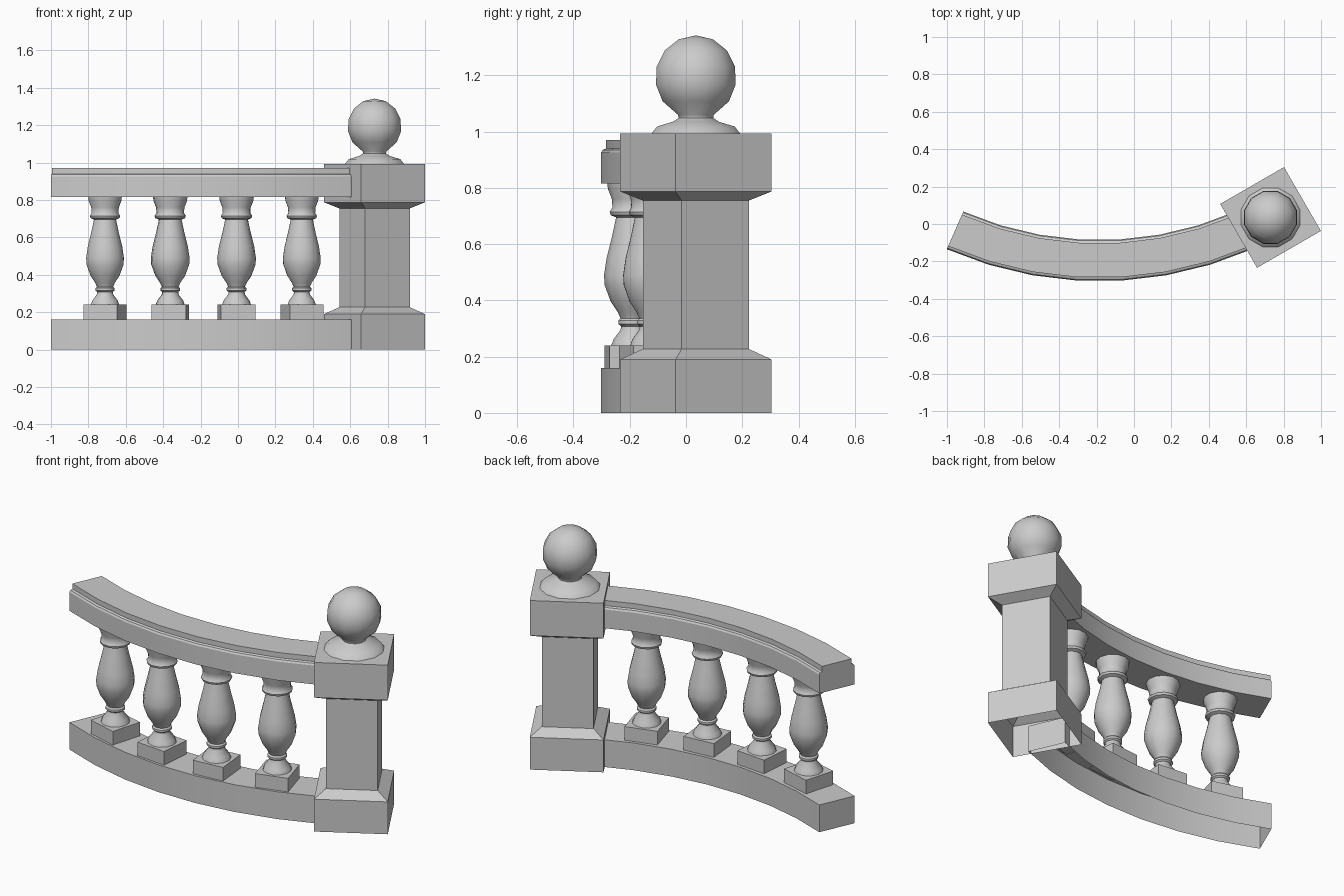
import bpy, bmesh
from math import sin, cos, pi, radians, sqrt

if "Cube" in bpy.data.objects:
    bpy.data.objects.remove(bpy.data.objects["Cube"])

# Centre of the curved plan
CX, CY = -0.185, 1.724


def finish(bm, name, smooth):
    bmesh.ops.remove_doubles(bm, verts=bm.verts, dist=1e-5)
    bmesh.ops.recalc_face_normals(bm, faces=bm.faces)
    me = bpy.data.meshes.new(name)
    bm.to_mesh(me)
    bm.free()
    ob = bpy.data.objects.new(name, me)
    bpy.context.collection.objects.link(ob)
    if smooth:
        bpy.ops.object.select_all(action='DESELECT')
        ob.select_set(True)
        bpy.context.view_layer.objects.active = ob
        bpy.ops.object.shade_smooth_by_angle(angle=radians(smooth))
    return ob


def skin(bm, rings, closed):
    """Bridge consecutive rings of vertices with quads."""
    n = len(rings[0])
    for a, b in zip(rings, rings[1:]):
        for i in range(n if closed else n - 1):
            j = (i + 1) % n
            bm.faces.new((a[i], a[j], b[j], b[i]))


def lathe(name, profile, x, y, sides, start=0.0, smooth=40, cap=False):
    bm = bmesh.new()
    rings = [[bm.verts.new((x + r * cos(start + 2 * pi * i / sides),
                            y + r * sin(start + 2 * pi * i / sides), z))
              for i in range(sides)] for r, z in profile]
    skin(bm, rings, True)
    if cap:
        bm.faces.new(rings[-1])
    return finish(bm, name, smooth)


def arc_rail(name, section, closed):
    """Sweep a (radius, z) section along the arc in seven segments."""
    bm = bmesh.new()
    rings = []
    for i in range(8):
        t = radians(-23.7 + 47.4 * i / 7)
        rings.append([bm.verts.new((CX + r * sin(t), CY - r * cos(t), z))
                      for r, z in section])
    skin(bm, rings, closed)
    bm.faces.new(rings[0])
    bm.faces.new(rings[-1])
    return finish(bm, name, 30)


# Curved bottom rail (open underneath) and handrail with a stepped top
RI, RO = 1.81, 2.03
arc_rail("base_rail", [(RO, 0), (RO, 0.16), (RI, 0.16), (RI, 0)], False)
outer = [(RO, 0.815), (RO, 0.925), (RO - 0.006, 0.935), (RO - 0.018, 0.94), (RO - 0.018, 0.97)]
inner = [(RI + RO - r, z) for r, z in reversed(outer)]
arc_rail("handrail", outer + inner, True)

# Balusters on square plinths
BALUSTER = [(0.078, 0.24), (0.07, 0.262), (0.045, 0.295), (0.043, 0.308), (0.053, 0.316),
            (0.053, 0.328), (0.045, 0.336), (0.055, 0.358), (0.08, 0.395), (0.102, 0.455),
            (0.104, 0.49), (0.095, 0.55), (0.075, 0.63), (0.061, 0.695), (0.08, 0.703),
            (0.084, 0.715), (0.074, 0.73), (0.076, 0.76), (0.09, 0.795), (0.093, 0.82)]
for k, deg in enumerate((-15.9, -5.3, 5.3, 15.9)):
    t = radians(deg)
    x, y = CX + 1.92 * sin(t), CY - 1.92 * cos(t)
    lathe(f"baluster_{k + 1}", BALUSTER, x, y, 12, t)
    h = 0.093 * sqrt(2)
    lathe(f"plinth_{k + 1}", [(h, 0.158), (h, 0.24)], x, y, 4, t + pi / 4, 0, True)

# Square pillar turned to follow the curve, open underneath
PX, PY = 0.73, 0.035
PILLAR = [(0.197, 0), (0.197, 0.19), (0.138, 0.227), (0.138, 0.755), (0.197, 0.787), (0.197, 0.993)]
lathe("pillar", [(r * sqrt(2), z) for r, z in PILLAR], PX, PY, 4, radians(75), 0, True)

# Ball finial on a flared foot
ball = [(0.149 * cos(radians(a)), 1.193 + 0.149 * sin(radians(a))) for a in (-64, -35, -10, 15, 40, 65, 90)]
lathe("ball_finial", [(0.163, 0.993), (0.143, 1.018), (0.085, 1.035), (0.064, 1.048)] + ball,
      PX, PY, 12, radians(15), 45)
